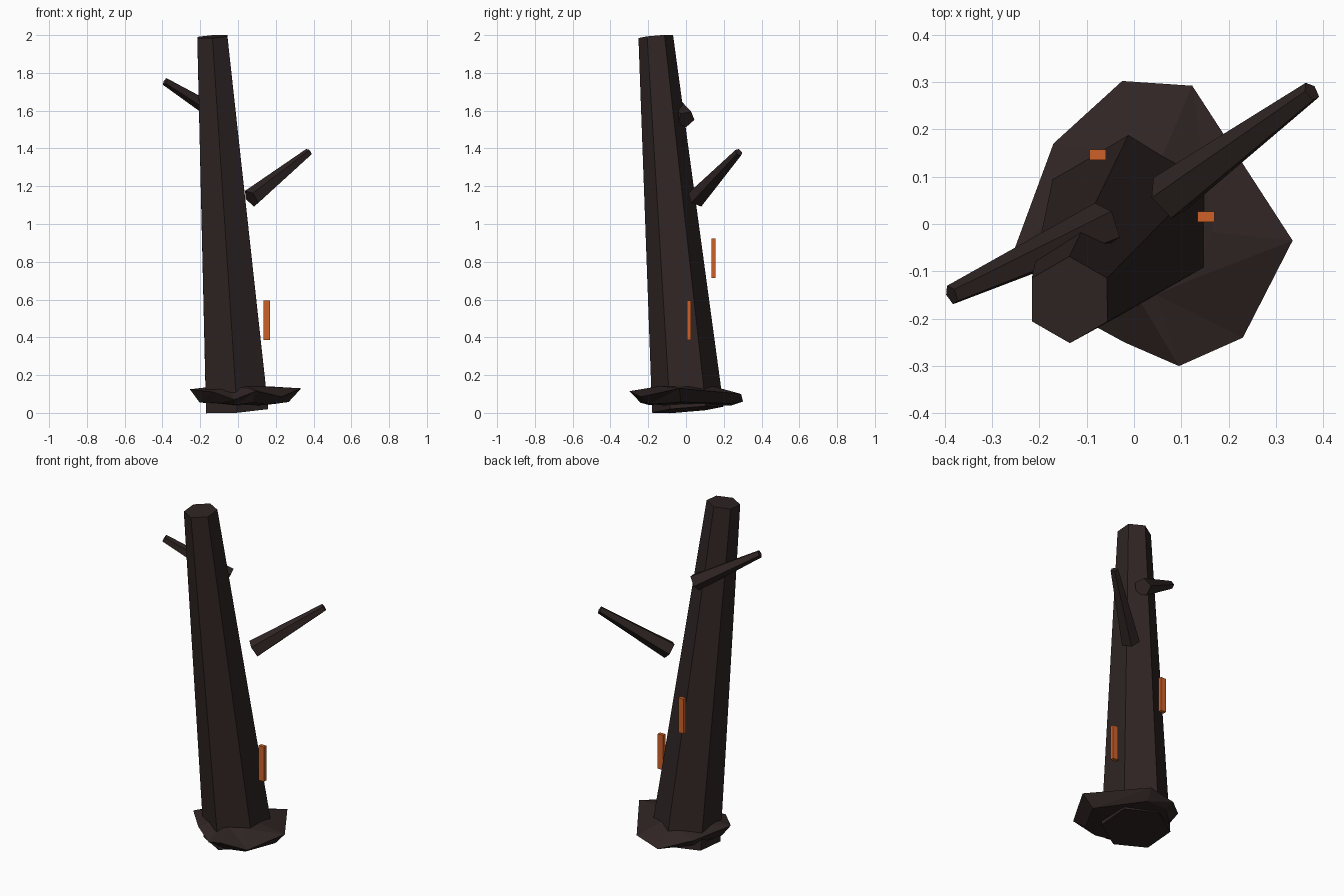
import bpy, bmesh, math
from mathutils import Vector

default = bpy.data.objects.get("Cube")
if default:
    bpy.data.objects.remove(default, do_unlink=True)


def make_material(name, color):
    mat = bpy.data.materials.new(name)
    mat.use_nodes = True
    mat.diffuse_color = (*color, 1)
    mat.node_tree.nodes["Principled BSDF"].inputs["Base Color"].default_value = (*color, 1)
    return mat


bark = make_material("dark_bark", (0.028, 0.018, 0.017))
ember = make_material("ember_orange", (0.62, 0.12, 0.022))


def finish(name, bm, mat):
    bmesh.ops.recalc_face_normals(bm, faces=bm.faces)
    mesh = bpy.data.meshes.new(name)
    bm.to_mesh(mesh)
    bm.free()
    mesh.materials.append(mat)
    obj = bpy.data.objects.new(name, mesh)
    bpy.context.collection.objects.link(obj)
    return obj


def tapered_limb(name, start, end, r_start, r_end, sides, turn=0.0):
    """Flat-sided cone between two points, with its ends square to its axis."""
    start, end = Vector(start), Vector(end)
    axis = (end - start).normalized()
    side = Vector((0, 1, 0))
    side = (side - axis * side.dot(axis)).normalized()
    other = axis.cross(side)
    bm = bmesh.new()
    rings = []
    for centre, r in ((start, r_start), (end, r_end)):
        angles = [turn + math.tau * i / sides for i in range(sides)]
        rings.append([bm.verts.new(centre + r * (math.cos(a) * side + math.sin(a) * other))
                      for a in angles])
    for i in range(sides):
        j = (i + 1) % sides
        bm.faces.new((rings[0][i], rings[0][j], rings[1][j], rings[1][i]))
    for ring in rings:
        bm.faces.new(ring)
    return finish(name, bm, bark)


# Leaning six-sided trunk and two broken branches
tapered_limb("trunk", (-0.005, 0.01, 0.017), (-0.136, -0.16, 1.992), 0.19, 0.092, 6)
tapered_limb("left_branch", (0.07, 0.055, 1.135), (0.375, 0.28, 1.38), 0.052, 0.022, 5, 0.3)
tapered_limb("right_branch", (-0.06, 0.0, 1.555), (-0.385, -0.15, 1.755), 0.05, 0.022, 5, 0.3)

# Jagged root flare: outer rim joined to an upper and a lower ring
rim = [(-0.025, 0.302, 0.06), (0.123, 0.292, 0.10), (0.335, -0.035, 0.13),
       (0.23, -0.24, 0.085), (0.095, -0.30, 0.115), (-0.02, -0.25, 0.07),
       (-0.13, -0.19, 0.11), (-0.255, -0.06, 0.125), (-0.17, 0.17, 0.10)]
bm = bmesh.new()
outer = [bm.verts.new(p) for p in rim]
upper = [bm.verts.new((x * 0.5, y * 0.5, 0.14)) for x, y, z in rim]
lower = [bm.verts.new((x * 0.8, y * 0.8, 0.025 + 0.25 * z)) for x, y, z in rim]
top_centre = bm.verts.new((0, 0, 0.14))
bottom_centre = bm.verts.new((0, 0, 0.03))
for i in range(len(rim)):
    j = (i + 1) % len(rim)
    for ring, centre in ((upper, top_centre), (lower, bottom_centre)):
        bm.faces.new((outer[i], outer[j], ring[j]))
        bm.faces.new((outer[i], ring[j], ring[i]))
        bm.faces.new((ring[i], ring[j], centre))
finish("root_flare", bm, bark)

# Glowing upright slivers
for name, centre in (("left_ember", (0.152, 0.015, 0.49)),
                     ("back_ember", (-0.077, 0.146, 0.818))):
    bm = bmesh.new()
    bmesh.ops.create_cube(bm, size=1)
    bmesh.ops.scale(bm, vec=(0.035, 0.022, 0.208), verts=bm.verts)
    bmesh.ops.translate(bm, vec=centre, verts=bm.verts)
    finish(name, bm, ember)
